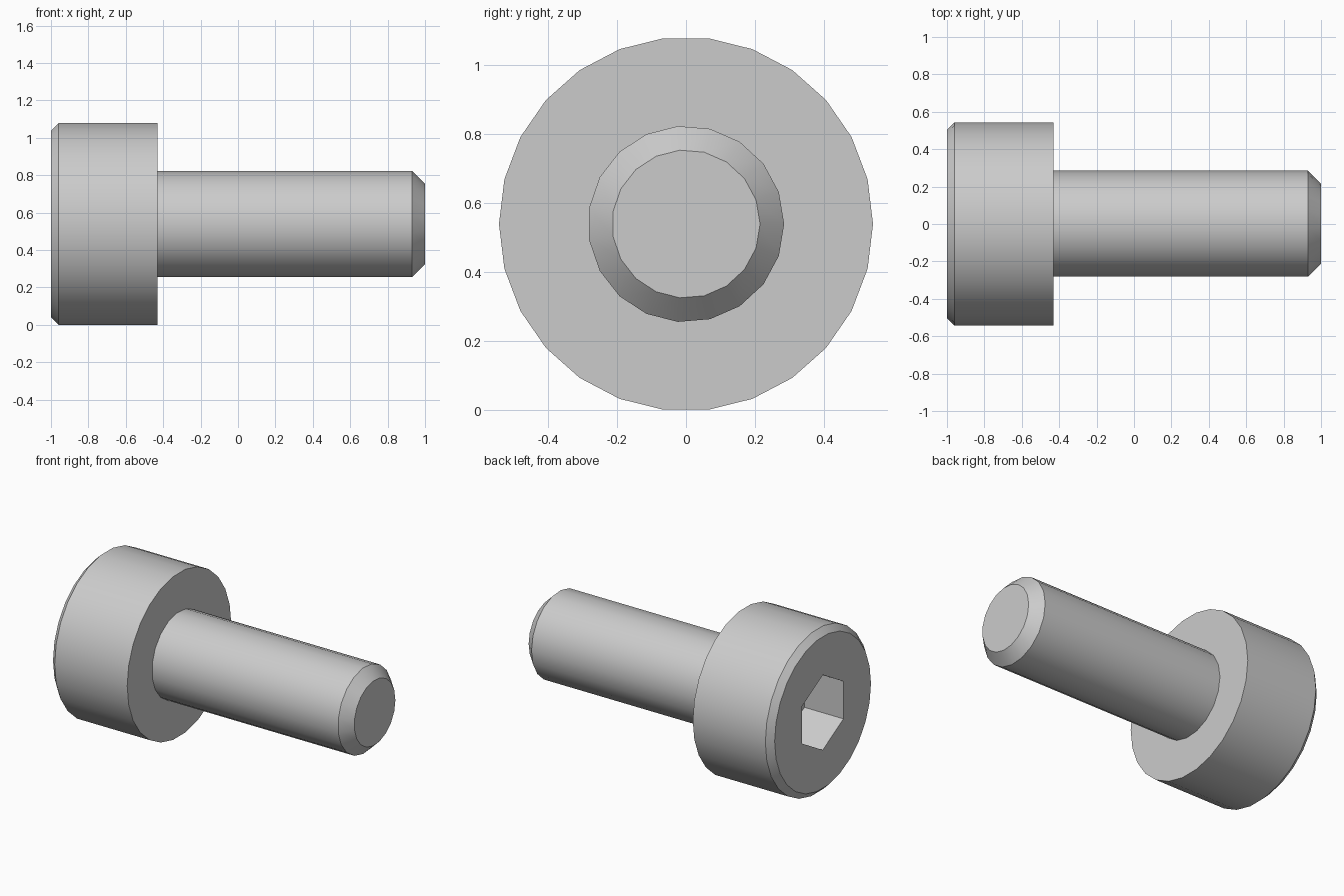
import bpy, bmesh
from math import cos, sin, tau, pi, radians

if "Cube" in bpy.data.objects:
    bpy.data.objects.remove(bpy.data.objects["Cube"])

AXIS_Z = 0.539  # height of the bolt axis


def lathe(name, profile, sides, start=0.0):
    """Closed solid revolved about the X axis from (x, radius) points."""
    bm = bmesh.new()
    rings = []
    for x, r in profile:
        angles = [start + tau * i / sides for i in range(sides)]
        rings.append([bm.verts.new((x, r * cos(a), r * sin(a))) for a in angles])
    for a, b in zip(rings, rings[1:]):
        for i in range(sides):
            j = (i + 1) % sides
            bm.faces.new((a[i], a[j], b[j], b[i]))
    bm.faces.new(rings[0])
    bm.faces.new(rings[-1])
    bmesh.ops.recalc_face_normals(bm, faces=bm.faces)
    mesh = bpy.data.meshes.new(name)
    bm.to_mesh(mesh)
    bm.free()
    obj = bpy.data.objects.new(name, mesh)
    obj.location.z = AXIS_Z
    bpy.context.collection.objects.link(obj)
    return obj


def activate(obj):
    bpy.ops.object.select_all(action='DESELECT')
    obj.select_set(True)
    bpy.context.view_layer.objects.active = obj


# Cylindrical head with a chamfered outer rim
head = lathe("bolt_head", [(-1, 0.503), (-0.96, 0.543), (-0.43, 0.543)], 26)

# Shank with a chamfered tip, sunk slightly into the head
shank = lathe("bolt_shank", [(-0.45, 0.285), (0.93, 0.285), (1, 0.215)], 19)

# Hexagonal drive socket, half the head deep
cutter = lathe("socket_cutter", [(-1.2, 0.248), (-0.715, 0.248)], 6, pi / 2)
cutter.hide_render = True
bpy.context.view_layer.update()
socket = head.modifiers.new("hex_socket", 'BOOLEAN')
socket.operation = 'DIFFERENCE'
socket.solver = 'EXACT'
socket.object = cutter
activate(head)
bpy.ops.object.modifier_apply(modifier=socket.name)
bpy.data.objects.remove(cutter)

# Smooth round walls, crisp chamfers and socket
for part in (head, shank):
    activate(part)
    bpy.ops.object.shade_smooth_by_angle(angle=radians(30))
